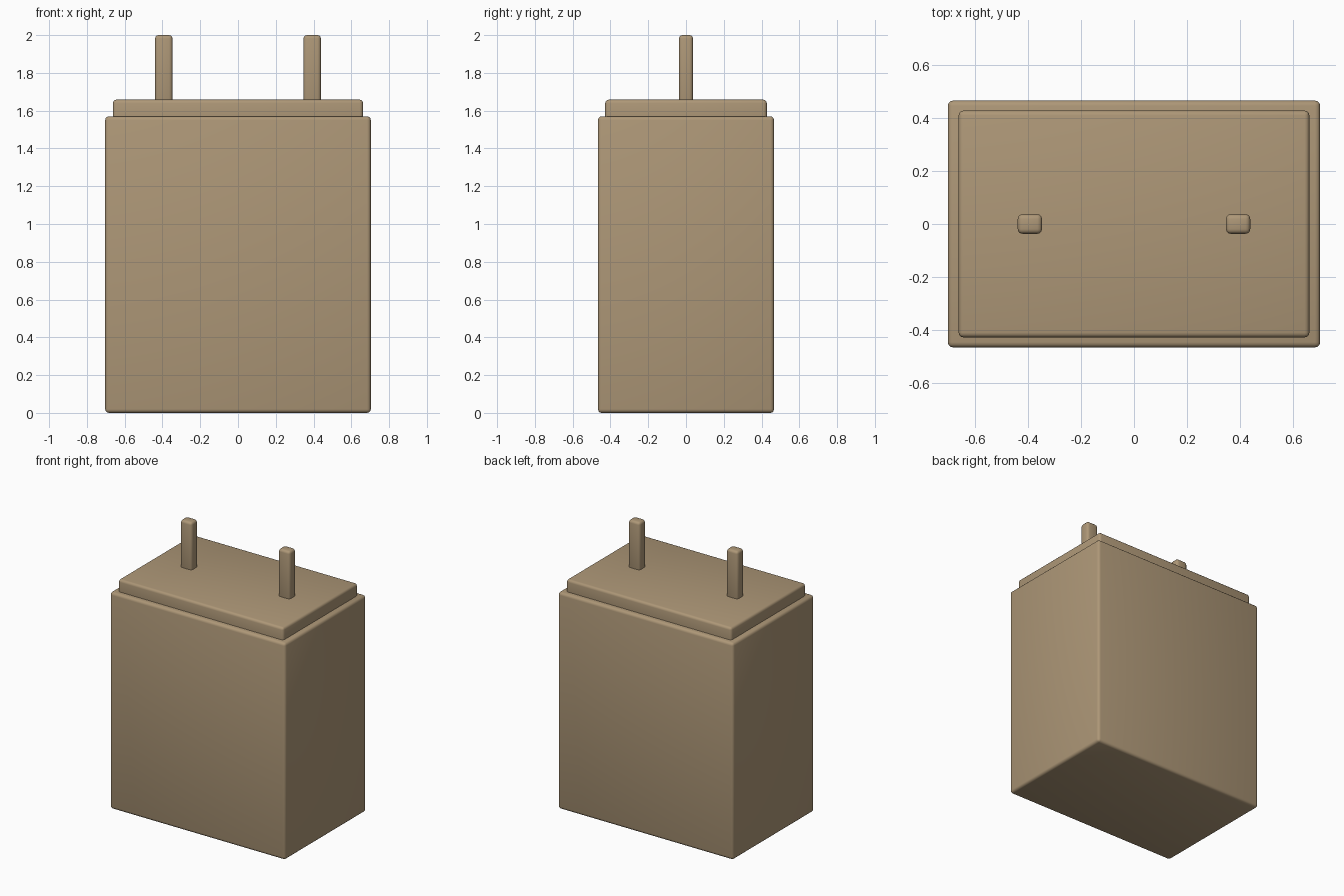
import bpy

if "Cube" in bpy.data.objects:
    bpy.data.objects.remove(bpy.data.objects["Cube"])

tan = bpy.data.materials.new("tan_casing")
tan.diffuse_color = (0.42, 0.31, 0.185, 1.0)
tan.use_nodes = True
tan.node_tree.nodes["Principled BSDF"].inputs["Base Color"].default_value = tan.diffuse_color


def rounded_box(name, x, half_x, half_y, z0, z1, radius):
    """Box centred on y = 0 with rounded edges."""
    bpy.ops.mesh.primitive_cube_add(size=2, location=(x, 0, (z0 + z1) / 2))
    ob = bpy.context.object
    ob.name = name
    ob.scale = (half_x, half_y, (z1 - z0) / 2)
    bpy.ops.object.transform_apply(location=False, rotation=False, scale=True)
    ob.data.materials.append(tan)
    bevel = ob.modifiers.new("rounded_edges", 'BEVEL')
    bevel.width = radius
    bevel.segments = 3
    bpy.ops.object.modifier_apply(modifier=bevel.name)
    bpy.ops.object.shade_smooth_by_angle()
    return ob


# Main case and the stepped lid on top
rounded_box("case", 0, 0.703, 0.466, 0.0, 1.57, 0.02)
rounded_box("lid", 0, 0.662, 0.428, 1.50, 1.658, 0.018)

# Two upright terminals, sunk slightly into the lid
for side, sign in (("left", -1), ("right", 1)):
    rounded_box(side + "_terminal", sign * 0.393, 0.046, 0.037, 1.61, 2.0, 0.018)
